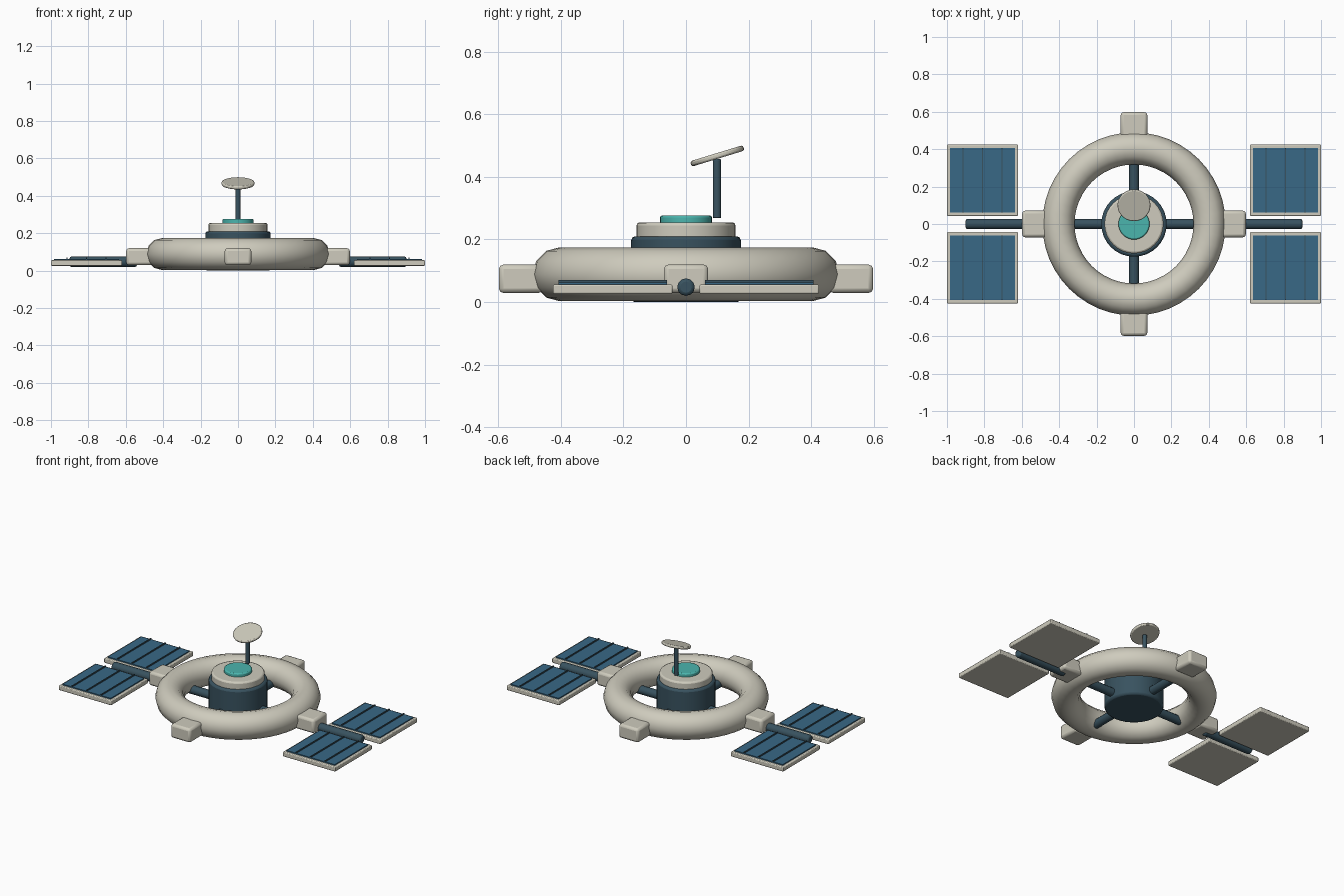
import bpy, math
from mathutils import Matrix

if "Cube" in bpy.data.objects:
    bpy.data.objects.remove(bpy.data.objects["Cube"])


def mat(name, rgb):
    m = bpy.data.materials.new(name)
    m.diffuse_color = (*rgb, 1)
    m.use_nodes = True
    m.node_tree.nodes["Principled BSDF"].inputs["Base Color"].default_value = m.diffuse_color
    return m


CREAM = mat("cream", (0.62, 0.60, 0.51))
DARK = mat("dark_metal", (0.04, 0.085, 0.115))
BLUE = mat("solar_blue", (0.04, 0.14, 0.24))
TEAL = mat("teal", (0.07, 0.46, 0.42))


def finish(name, material, bevel=0.0):
    ob = bpy.context.object
    ob.name = name
    ob.data.materials.append(material)
    bpy.ops.object.transform_apply(location=False, rotation=True, scale=True)
    bpy.ops.object.shade_smooth_by_angle(angle=math.radians(40))
    if bevel:
        b = ob.modifiers.new("bevel", 'BEVEL')
        b.width = bevel
        b.segments = 2
        b.limit_method = 'ANGLE'
        b.angle_limit = math.radians(40)
    return ob


def box(name, lo, hi, material, bevel=0.0):
    loc = [(a + b) / 2 for a, b in zip(lo, hi)]
    bpy.ops.mesh.primitive_cube_add(size=1, location=loc)
    bpy.context.object.scale = [b - a for a, b in zip(lo, hi)]
    return finish(name, material, bevel)


def cyl(name, r, depth, loc, material, rot=(0, 0, 0), bevel=0.0, sides=32):
    bpy.ops.mesh.primitive_cylinder_add(vertices=sides, radius=r, depth=depth,
                                        location=loc, rotation=rot)
    return finish(name, material, bevel)


# Habitat ring
bpy.ops.mesh.primitive_torus_add(major_radius=0.404, minor_radius=0.086, location=(0, 0, 0.089),
                                 major_segments=48, minor_segments=12)
finish("habitat_ring", CREAM)

# Central hub stack
cyl("hub_body", 0.175, 0.21, (0, 0, 0.105), DARK, bevel=0.012)
cyl("hub_cap", 0.158, 0.055, (0, 0, 0.2275), CREAM, bevel=0.01)
cyl("hub_window", 0.083, 0.03, (0, 0, 0.262), TEAL, bevel=0.007)

# Spokes and docking modules, four around
for i in range(4):
    a = i * math.pi / 2
    c, s = round(math.cos(a)), round(math.sin(a))
    cyl(f"spoke_{i}", 0.027, 0.26, (0.25 * c, 0.25 * s, 0.047), DARK,
        rot=(0, math.pi / 2, a), bevel=0.008, sides=12)
    bx, by = 0.527 * c, 0.527 * s
    box(f"docking_module_{i}", (bx - 0.071, by - 0.071, 0.029), (bx + 0.071, by + 0.071, 0.12),
        CREAM, bevel=0.015)

# Solar wings on both sides
for sx, side in ((-1, "left"), (1, "right")):
    cyl(f"{side}_boom", 0.028, 0.36, (sx * 0.72, 0, 0.048), DARK,
        rot=(0, math.pi / 2, 0), bevel=0.01, sides=12)
    for sy, end in ((-1, "front"), (1, "back")):
        x, y = sx * 0.81, sy * 0.234
        tag = f"{side}_{end}"
        box(f"{tag}_panel_frame", (x - 0.19, y - 0.191, 0.026), (x + 0.19, y + 0.191, 0.056),
            CREAM, bevel=0.005)
        box(f"{tag}_solar_cells", (x - 0.174, y - 0.173, 0.05), (x + 0.174, y + 0.173, 0.063), BLUE)
        for k in (-1, 0, 1):
            rx = x + k * 0.105
            box(f"{tag}_cell_rib_{k + 2}", (rx - 0.003, y - 0.173, 0.055),
                (rx + 0.003, y + 0.173, 0.071), DARK)

# Antenna mast and tilted dish
cyl("antenna_mast", 0.0135, 0.189, (0, 0.099, 0.3625), DARK, bevel=0.004, sides=12)
cyl("antenna_dish", 0.088, 0.018, (0, 0.1, 0.467), CREAM,
    rot=(math.radians(17), 0, 0), bevel=0.006)
